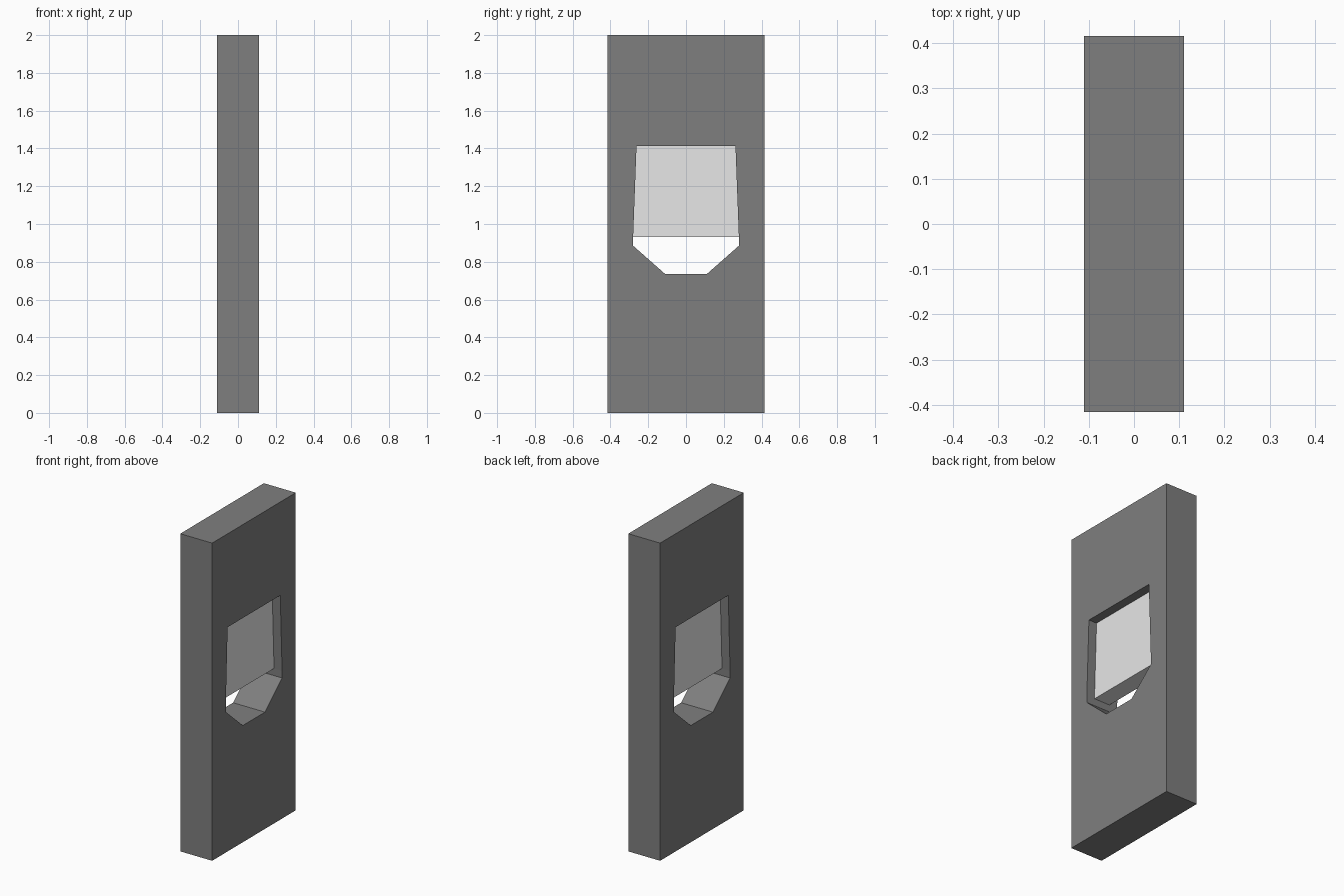
import bpy
import bmesh

cube = bpy.data.objects.get("Cube")
if cube:
    bpy.data.objects.remove(cube, do_unlink=True)


def make_material(name, value):
    mat = bpy.data.materials.new(name)
    mat.use_nodes = True
    colour = (value, value, value, 1)
    mat.diffuse_color = colour
    mat.node_tree.nodes["Principled BSDF"].inputs["Base Color"].default_value = colour
    return mat


def make_prism(name, half_outline, half_depth, mat):
    """Mirror a (y, z) half outline across y = 0 and extrude it along x."""
    outline = half_outline + [(-y, z) for y, z in reversed(half_outline)]
    bm = bmesh.new()
    face = bm.faces.new([bm.verts.new((-half_depth, y, z)) for y, z in outline])
    side = bmesh.ops.extrude_face_region(bm, geom=[face])["geom"]
    verts = [v for v in side if isinstance(v, bmesh.types.BMVert)]
    bmesh.ops.translate(bm, verts=verts, vec=(2 * half_depth, 0, 0))
    bmesh.ops.recalc_face_normals(bm, faces=bm.faces)
    mesh = bpy.data.meshes.new(name)
    bm.to_mesh(mesh)
    bm.free()
    mesh.materials.append(mat)
    obj = bpy.data.objects.new(name, mesh)
    bpy.context.collection.objects.link(obj)
    return obj


dark_grey = make_material("dark grey", 0.212)
pale_grey = make_material("pale grey", 0.8)

# Upright slab
slab = make_prism("slab", [(0.416, 0), (0.416, 2)], 0.111, dark_grey)

# Opening cut right through the slab
opening = [(0.11, 0.735), (0.28, 0.885), (0.28, 0.93), (0.262, 1.412)]
cutter = make_prism("opening_cutter", opening, 0.3, dark_grey)
cutter.hide_render = True
cut = slab.modifiers.new("opening", "BOOLEAN")
cut.operation = "DIFFERENCE"
cut.solver = "EXACT"
cut.object = cutter
bpy.context.view_layer.objects.active = slab
bpy.ops.object.modifier_apply(modifier=cut.name)
bpy.data.objects.remove(cutter, do_unlink=True)

# Recessed panel filling the upper part of the opening
make_prism("panel", opening[2:], 0.055, pale_grey)
